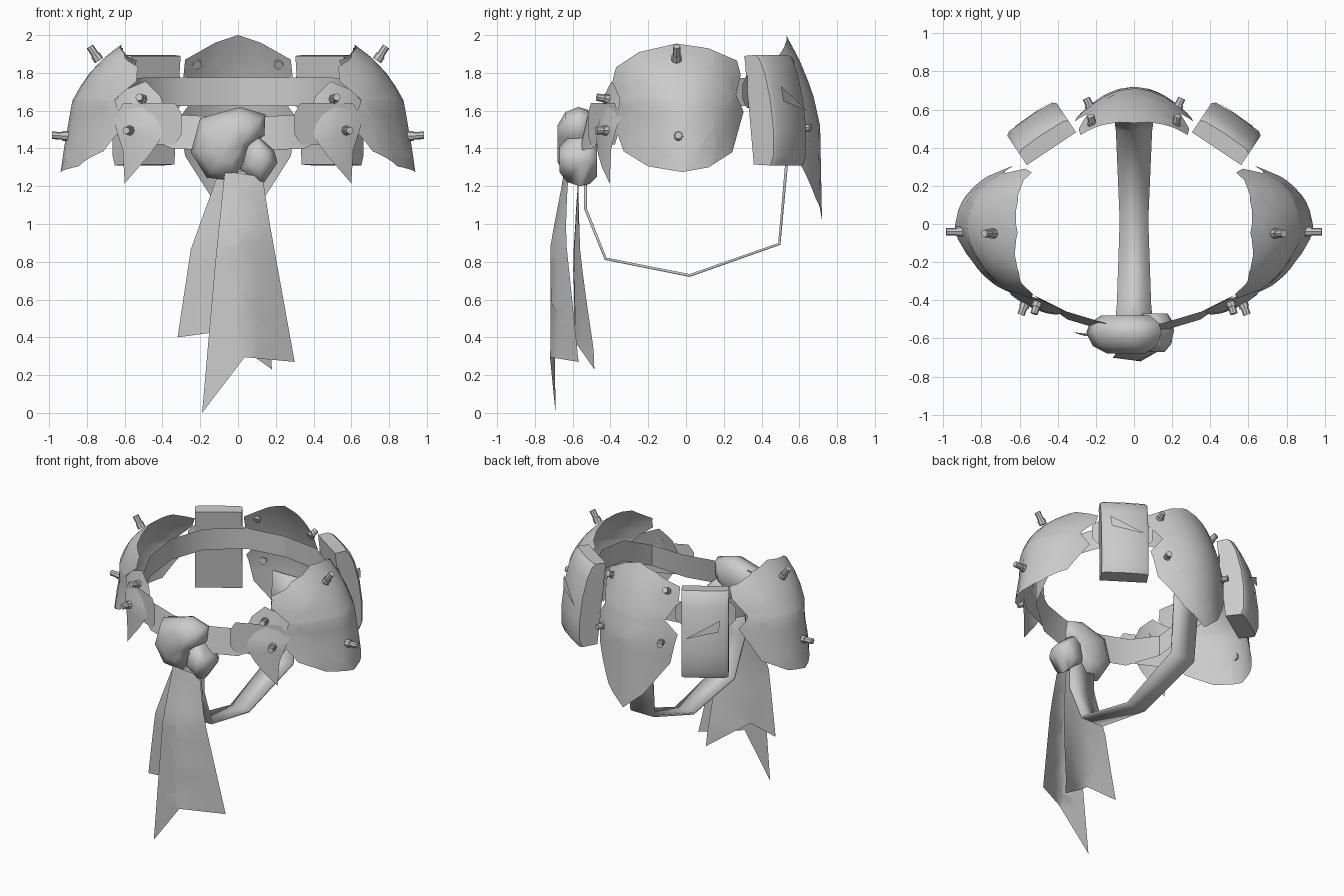
import bpy, bmesh, math
from mathutils import Vector

if "Cube" in bpy.data.objects:
    bpy.data.objects.remove(bpy.data.objects["Cube"], do_unlink=True)

grey = bpy.data.materials.new("plain grey")
grey.use_nodes = True
grey.diffuse_color = (0.6, 0.6, 0.6, 1)
grey.node_tree.nodes["Principled BSDF"].inputs["Base Color"].default_value = (0.6, 0.6, 0.6, 1)


def finish(name, bm, mirror=False, sheet=False, thick=0, angle=35):
    bmesh.ops.recalc_face_normals(bm, faces=bm.faces)
    if sheet:  # open sheets face away from the middle of the body
        mid = Vector((0, 0, 1.4))
        if sum(f.normal.dot(f.calc_center_median() - mid) * f.calc_area() for f in bm.faces) < 0:
            bmesh.ops.reverse_faces(bm, faces=bm.faces)
    mesh = bpy.data.meshes.new(name)
    bm.to_mesh(mesh)
    bm.free()
    mesh.materials.append(grey)
    ob = bpy.data.objects.new(name, mesh)
    bpy.context.collection.objects.link(ob)
    bpy.ops.object.select_all(action='DESELECT')
    ob.select_set(True)
    bpy.context.view_layer.objects.active = ob
    bpy.ops.object.shade_smooth_by_angle(angle=math.radians(angle))
    if mirror:
        ob.modifiers.new("Mirror", 'MIRROR').use_mirror_merge = False
    if thick:
        ob.modifiers.new("Solidify", 'SOLIDIFY').thickness = thick


def lerp(t, table):
    """Piecewise linear lookup in (key, value) pairs sorted by key."""
    for (a, va), (b, vb) in zip(table, table[1:]):
        if t <= b:
            return va + (vb - va) * max(0, (t - a) / (b - a))
    return table[-1][1]


def plate(name, outline, place, step=0.08, **kw):
    """Fill a flat outline, slice it into a grid and bend it with place(u, v)."""
    bm = bmesh.new()
    bm.faces.new([bm.verts.new((u, v, 0)) for u, v in outline])
    bmesh.ops.triangulate(bm, faces=bm.faces)
    for axis in (0, 1):
        values = [p[axis] for p in outline]
        n = max(2, round((max(values) - min(values)) / step))
        for i in range(1, n):
            co, no = [0, 0, 0], [0, 0, 0]
            co[axis] = min(values) + (max(values) - min(values)) * i / n
            no[axis] = 1
            geom = bm.verts[:] + bm.edges[:] + bm.faces[:]
            bmesh.ops.bisect_plane(bm, geom=geom, dist=1e-5, plane_co=co, plane_no=no)
    for v in bm.verts:
        v.co = place(v.co.x, v.co.y)
    finish(name, bm, sheet=True, **kw)


def ribbon(name, path, offsets, **kw):
    bm = bmesh.new()
    rows = [[bm.verts.new(Vector(p) + s * Vector(o)) for s in (-1, 1)] for p, o in zip(path, offsets)]
    for a, b in zip(rows, rows[1:]):
        bm.faces.new((a[0], a[1], b[1], b[0]))
    finish(name, bm, sheet=True, **kw)


def loft(name, rings, **kw):
    """Skin a stack of equal rings and cap both ends."""
    bm = bmesh.new()
    rows = [[bm.verts.new(p) for p in ring] for ring in rings]
    n = len(rows[0])
    for a, b in zip(rows, rows[1:]):
        for i in range(n):
            bm.faces.new((a[i], a[(i + 1) % n], b[(i + 1) % n], b[i]))
    bm.faces.new(rows[0])
    bm.faces.new(rows[-1])
    finish(name, bm, **kw)


def studs(name, length, places):
    """Collar and shaft pegs, each given by a base point and a direction."""
    bm = bmesh.new()
    for base, direction in places:
        d = Vector(direction).normalized()
        for radius, depth in ((0.026, length * .4), (0.02, length)):
            m = d.to_track_quat('Z', 'Y').to_matrix().to_4x4()
            m.translation = Vector(base) + d * depth / 2
            bmesh.ops.create_cone(bm, cap_ends=True, segments=8, radius1=radius,
                                  radius2=radius, depth=depth, matrix=m)
    finish(name, bm, mirror=True)


# Waist belt, high at the back, dipping and leaning out towards the knot
half = [(0, .54, 1.7), (.28, .5, 1.7), (.5, .33, 1.7), (.6, .1, 1.69), (.6, -.15, 1.66),
        (.53, -.37, 1.56), (.35, -.48, 1.49), (.15, -.54, 1.48), (0, -.55, 1.48)]
ribbon("waist_belt", half, [(0, .02, .09) if p[1] < -.4 else (0, 0, .075) for p in half], mirror=True)

# Strap passing underneath
strap = [(0, .55, 1.5), (0, .54, 1.32), (0, .5, .89), (0, .02, .72), (0, -.43, .81),
         (0, -.54, 1.08), (0, -.54, 1.42)]
ribbon("under_strap", strap, [(w, 0, 0) for w in (.1, .1, .095, .075, .09, .1, .1)],
       thick=0.015, angle=10)

# Domed hip guards, flatter towards the front
hip_outline = [(-.37, 1.83), (-.25, 1.91), (-.05, 1.955), (.12, 1.93), (.27, 1.865), (.29, 1.79),
               (.265, 1.685), (.305, 1.595), (.245, 1.38), (.12, 1.3), (-.02, 1.275), (-.2, 1.305),
               (-.33, 1.385), (-.375, 1.51), (-.35, 1.66), (-.39, 1.755)]
hip_curve = [(1.275, .94), (1.39, .925), (1.5, .905), (1.65, .88), (1.775, .81), (1.89, .7), (1.955, .61)]


def hip(y, z):
    d = y + .04
    front = min(max(-d, 0), .16) * lerp(z, [(1.55, .35), (1.85, 0)])
    return lerp(z, hip_curve) - 1.2 * d ** 2 - 8 * d ** 4 - front, y, z


plate("hip_guards", hip_outline, hip, mirror=True)
studs("hip_studs", .09, [((.735, -.05, 1.865), (.55, 0, .83)), ((.895, -.04, 1.465), (1, 0, .05))])

# Pointed back guard
back_half = [(.12, 1.96), (.28, 1.87), (.29, 1.77), (.24, 1.66), (.31, 1.56), (.28, 1.36), (.14, 1.14)]
back_outline = [(0, 2)] + back_half + [(0, 1.02)] + [(-x, z) for x, z in reversed(back_half)]
back_curve = [(1.02, .72), (1.52, .71), (1.7, .67), (1.87, .6), (2, .53)]
plate("back_guard", back_outline, lambda x, z: (x, lerp(z, back_curve) - 1.7 * x * x, z))
studs("back_studs", .06, [((.215, .515, 1.84), (.2, .8, .45)), ((.225, .605, 1.51), (.4, .85, 0))])

# Leaf shaped front guards
leaf_outline = [(.6, 1.71), (.49, 1.755), (.41, 1.675), (.37, 1.55), (.41, 1.45), (.465, 1.37),
                (.6, 1.215), (.61, 1.39), (.645, 1.5), (.675, 1.63)]


def leaf(x, z):
    bulge = .02 - 1.5 * (x - .52) ** 2 - .25 * max(0, z - 1.5)
    return x, -.49 + .42 * (x - .37) - bulge, z


plate("leaf_guards", leaf_outline, leaf, mirror=True)
studs("leaf_studs", .065, [((.505, -.41, 1.66), (.25, -.8, .15)), ((.57, -.415, 1.495), (.3, -.8, 0))])

# Eight sided backing pieces behind the leaves and pouches
for name, (cx, cy, cz), (tx, ty), w, h in (
        ("leaf_backings", (.47, -.44, 1.53), (.9, .42), .19, .11),
        ("pouch_backings", (.445, .41, 1.7), (.83, -.55), .2, .085)):
    octagon = [(w, h / 2), (w * .8, h), (-w * .8, h), (-w, h / 2),
               (-w, -h / 2), (-w * .8, -h), (w * .8, -h), (w, -h / 2)]
    plate(name, octagon, lambda u, v: (cx + tx * u, cy + ty * u, cz + v), step=1, mirror=True)

# Rounded pouches, leaning outwards at the bottom
centre, along, out = Vector((.4325, .395, 0)), Vector((.83, -.555, 0)), Vector((.555, .83, 0))
section = [(0, 1.89), (.06, 1.315), (.185, 1.31), (.205, 1.36), (.205, 1.5), (.185, 1.66),
           (.15, 1.8), (.115, 1.875), (.09, 1.895)]


def pouch_point(t, n, z):
    return centre + along * t + out * n + Vector((0, 0, z))


rings = []
for t, shrink in ((-.155, .02), (-.135, .005), (0, 0), (.135, .005), (.155, .02)):
    rings.append([pouch_point(t, n - shrink * (i > 1), z) for i, (n, z) in enumerate(section)])
loft("pouches", rings, mirror=True, angle=40)

# Small torn flap on each pouch
plate("pouch_flaps", [(.1, 1.73), (.09, 1.65), (-.13, 1.6)],
      lambda t, z: pouch_point(t, .21 - .1 * (z - 1.6), z), step=1, mirror=True)

# Knot in front, made of two lumps
layers = ((.65, -.48), (.92, -.52), (1, -.57), (.85, -.64), (.5, -.68))
lumps = {
    "knot": ([(-.25, 1.38), (-.2, 1.56), (.01, 1.62), (.145, 1.58), (.14, 1.47), (.07, 1.42),
              (.03, 1.32), (-.03, 1.23), (-.165, 1.245)], 0),
    "knot_loop": ([(.1, 1.47), (.19, 1.39), (.21, 1.325), (.125, 1.2), (.01, 1.29), (.04, 1.42)], .01)}
for name, (shape, dy) in lumps.items():
    mx = sum(p[0] for p in shape) / len(shape)
    mz = sum(p[1] for p in shape) / len(shape)
    loft(name, [[(mx + (x - mx) * s, y + dy, mz + (z - mz) * s) for x, z in shape]
                for s, y in layers], angle=75)

# Hanging cloth ends, each creased along its length
front_tail = [(-.07, 1.28), (.13, 1.25), (.17, .99), (.3, .27), (.035, .295), (-.19, 0), (-.12, .8)]
rear_tail = [(-.1, 1.28), (-.25, .865), (-.32, .4), (-.1, .43), (.18, .23), (.15, .6), (.1, 1.28)]


def front_cloth(x, z):
    drop = max(0, 1.25 - z)
    fold = .57 * max(0, x - .035) + .13 * max(0, .035 - x)
    return x, -.65 - .07 * min(1, drop / .35) + fold * min(1, .5 + drop / .7), z


def rear_cloth(x, z):
    drop = max(0, 1.25 - z)
    fold = .5 * max(0, x + .05) + .13 * max(0, -.05 - x)
    return x, -.57 - .03 * min(1, drop / .4) + fold * min(1, drop / .9), z


plate("front_cloth_tail", front_tail, front_cloth, step=.1)
plate("rear_cloth_tail", rear_tail, rear_cloth, step=.1)
